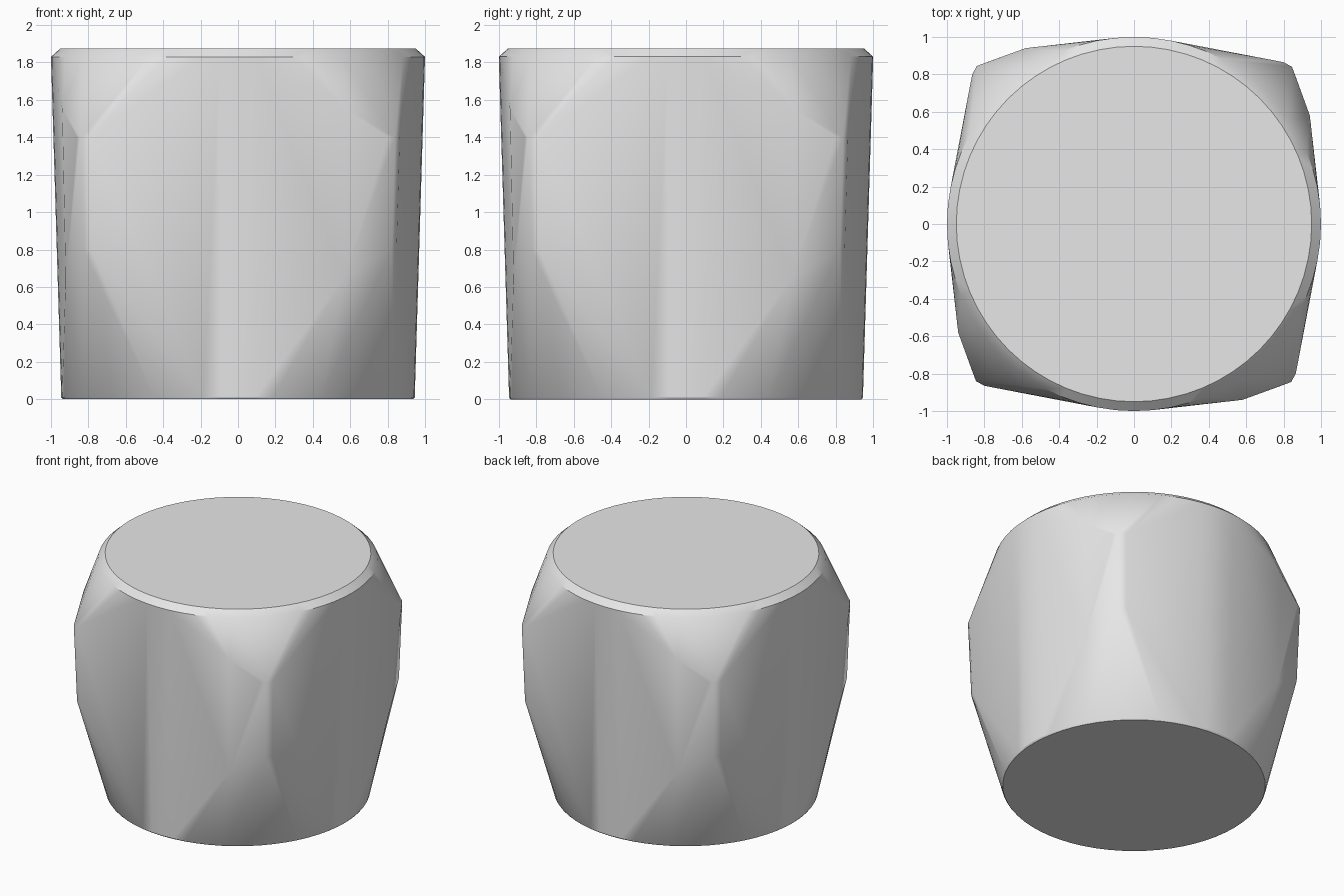
import bpy, bmesh
from math import cos, sin, pi, radians
from mathutils import Matrix

cube = bpy.data.objects.get("Cube")
if cube:
    bpy.data.objects.remove(cube, do_unlink=True)

# One plain grey material
grey = bpy.data.materials.new("light grey")
grey.use_nodes = True
grey.diffuse_color = (0.8, 0.8, 0.8, 1)
grey.node_tree.nodes["Principled BSDF"].inputs["Base Color"].default_value = (0.8, 0.8, 0.8, 1)

bm = bmesh.new()


def ring(radius, z, sides=64):
    """Circle of points around the vertical axis."""
    for i in range(sides):
        a = 2 * pi * i / sides
        bm.verts.new((radius * cos(a), radius * sin(a), z))


# Round base, slightly wider rim and chamfered round top
ring(0.938, 0)
ring(0.945, 0.01)
ring(1.0, 1.83)
ring(0.95, 1.875)

# Bulging corners: (x, y, low z, high z), repeated on all four sides
CORNER = [(0.94, 0.58, 0.65, 1.55),
          (0.86, 0.80, 0.80, 1.40),
          (0.845, 0.84, 0.80, 1.40),
          (0.80, 0.865, 0.80, 1.40)]
TAPER = 0.98
for quarter in range(4):
    turn = Matrix.Rotation(quarter * pi / 2, 3, 'Z')
    for x, y, low, high in CORNER:
        for scale, z in ((TAPER, low), (1, high)):
            v = bm.verts.new((x * scale, y * scale, z))
            v.co = turn @ v.co

# Wrap everything in one convex skin and merge the flat caps
hull = bmesh.ops.convex_hull(bm, input=bm.verts[:])
loose = [v for v in bm.verts if not v.link_faces]
bmesh.ops.delete(bm, geom=loose, context='VERTS')
bmesh.ops.dissolve_limit(bm, angle_limit=radians(0.5), verts=bm.verts[:], edges=bm.edges[:])
bmesh.ops.recalc_face_normals(bm, faces=bm.faces[:])

mesh = bpy.data.meshes.new("rounded_block")
bm.to_mesh(mesh)
bm.free()
mesh.materials.append(grey)
block = bpy.data.objects.new("rounded_block", mesh)
bpy.context.collection.objects.link(block)

# Soft facets, crisp round rims
bpy.ops.object.select_all(action='DESELECT')
block.select_set(True)
bpy.context.view_layer.objects.active = block
bpy.ops.object.shade_smooth_by_angle(angle=radians(30))
